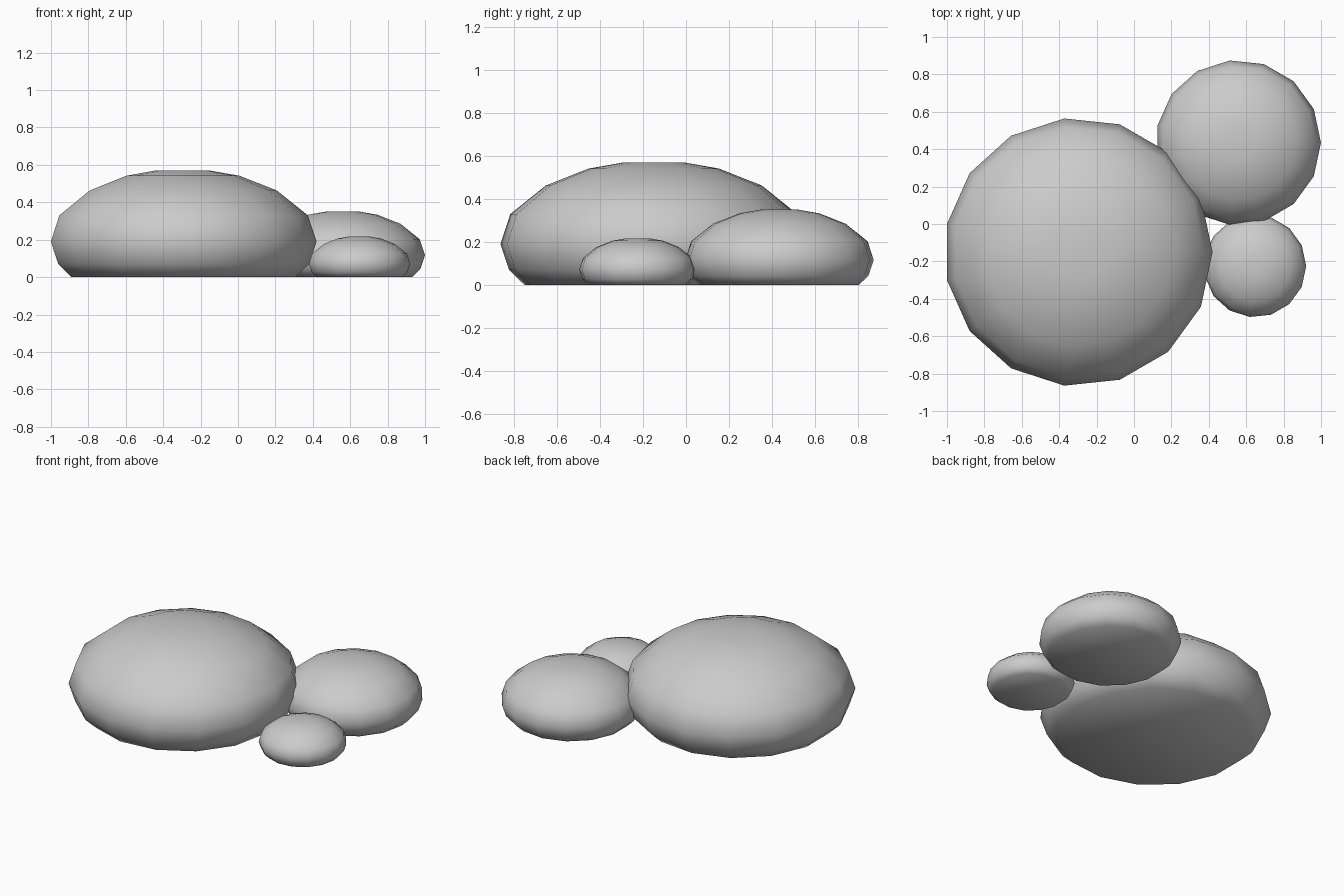
import bpy, bmesh, math

if "Cube" in bpy.data.objects:
    bpy.data.objects.remove(bpy.data.objects["Cube"])

SIDES = 15
# half profile (radius, height) of the largest stone, top to bottom
PROFILE = [(0.146, 0.57), (0.306, 0.542), (0.506, 0.463), (0.672, 0.33),
           (0.718, 0.19), (0.678, 0.07), (0.605, 0.0)]


def stone(name, x, y, scale):
    bm = bmesh.new()
    rings = []
    for r, z in PROFILE:
        rings.append([bm.verts.new((r * scale * math.cos(a), r * scale * math.sin(a), z * scale))
                      for a in (2 * math.pi * i / SIDES for i in range(SIDES))])
    # side bands
    for upper, lower in zip(rings, rings[1:]):
        for i in range(SIDES):
            j = (i + 1) % SIDES
            bm.faces.new((upper[i], lower[i], lower[j], upper[j]))
    # flat top and flat base
    bm.faces.new(rings[0])
    bm.faces.new(rings[-1][::-1])
    for f in bm.faces:
        f.smooth = True
    mesh = bpy.data.meshes.new(name)
    bm.to_mesh(mesh)
    bm.free()
    obj = bpy.data.objects.new(name, mesh)
    obj.location = (x, y, 0)
    bpy.context.collection.objects.link(obj)


stone("large_stone", -0.298, -0.15, 1.0)
stone("medium_stone", 0.558, 0.435, 0.615)
stone("small_stone", 0.647, -0.225, 0.381)
